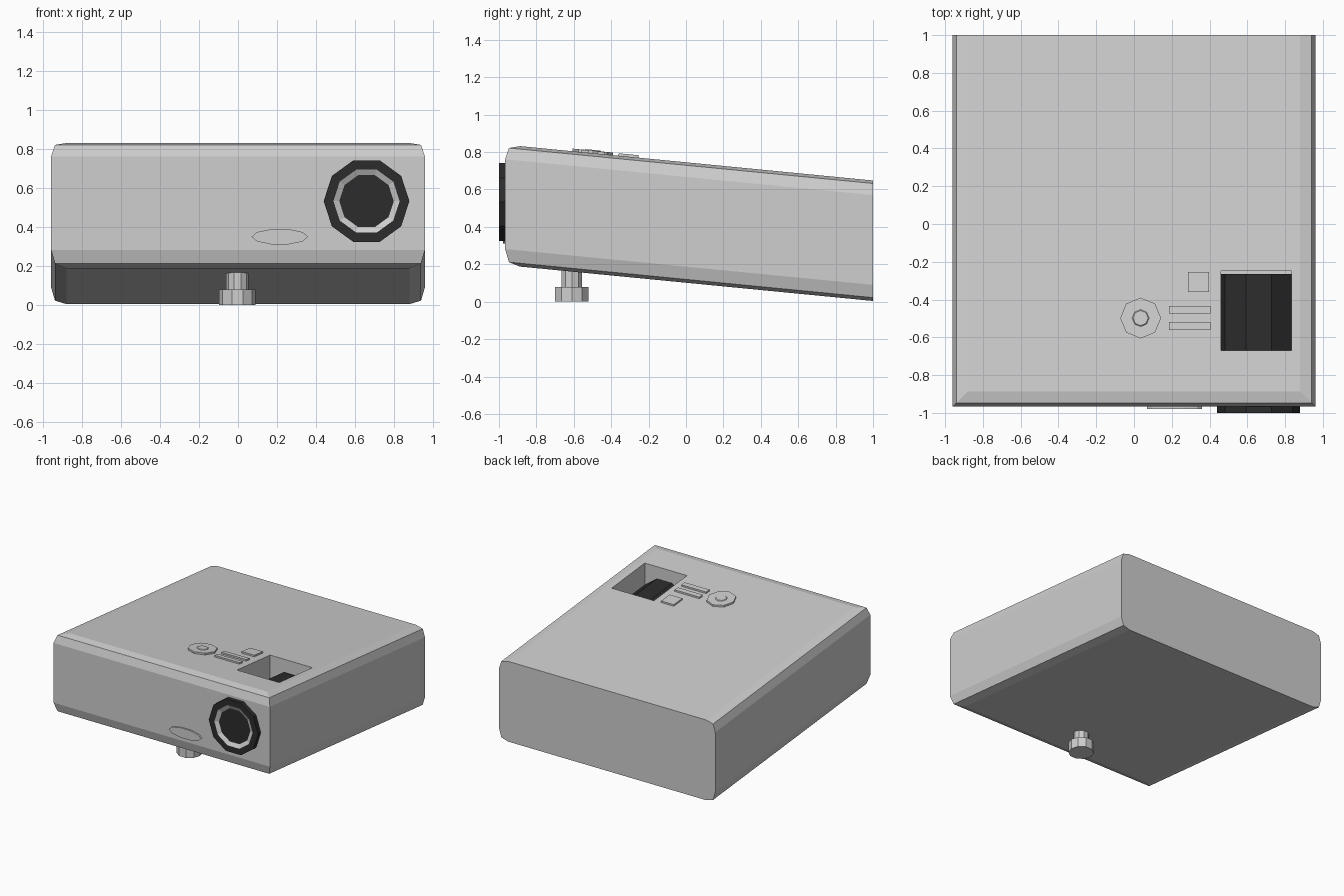
import bpy, bmesh, math
from mathutils import Vector

if "Cube" in bpy.data.objects:
    bpy.data.objects.remove(bpy.data.objects["Cube"])

SLOPE = 0.0974


def material(name, v):
    m = bpy.data.materials.new(name)
    m.diffuse_color = (v, v, v, 1)
    m.use_nodes = True
    m.node_tree.nodes["Principled BSDF"].inputs["Base Color"].default_value = m.diffuse_color
    return m


GREY = material("light grey", 0.62)
BLACK = material("black", 0.025)


def drop(y, w):
    """Height w given at the back edge, carried along the tilted body."""
    return w - SLOPE * (y - 1)


def loft(name, loops, mats=(GREY,), bands=None):
    """Skin a list of closed loops and cap both ends; bands gives material indices."""
    bm = bmesh.new()
    rows = [[bm.verts.new(p) for p in loop] for loop in loops]
    n = len(rows[0])
    bm.faces.new(rows[0][::-1])
    for k, (a, b) in enumerate(zip(rows, rows[1:])):
        for i in range(n):
            j = (i + 1) % n
            f = bm.faces.new((a[i], a[j], b[j], b[i]))
            f.material_index = bands[k] if bands else 0
    end = bm.faces.new(rows[-1])
    end.material_index = bands[-1] if bands else 0
    bmesh.ops.recalc_face_normals(bm, faces=bm.faces)
    me = bpy.data.meshes.new(name)
    bm.to_mesh(me)
    bm.free()
    for m in mats:
        me.materials.append(m)
    ob = bpy.data.objects.new(name, me)
    bpy.context.collection.objects.link(ob)
    return ob


def rect(x0, x1, y0, y1, w):
    return [Vector((x, y, drop(y, w))) for x, y in
            ((x0, y0), (x1, y0), (x1, y1), (x0, y1))]


def ring_y(cx, cz, rx, rz, y, n=10):
    return [(cx + rx * math.cos(2 * math.pi * i / n), y,
             cz + rz * math.sin(2 * math.pi * i / n)) for i in range(n)]


def ring_z(cx, cy, r, z, n=10, tilt=False):
    pts = []
    for i in range(n):
        a = 2 * math.pi * i / n
        x, y = cx + r * math.cos(a), cy + r * math.sin(a)
        pts.append((x, y, drop(y, z) if tilt else z))
    return pts


# Tilted body with chamfered top and bottom rims and a flat back
levels = [(0.08, 0.004), (0.02, 0.022), (0, 0.09), (0, 0.57), (0.02, 0.632), (0.08, 0.648)]
body = loft("body", [rect(-0.96 + d, 0.96 - d, -0.967 + d, 1, w) for d, w in levels])

# Opening in the top above the lens barrel
cutter = loft("opening_cutter", [rect(0.46, 0.835, -0.67, -0.25, w) for w in (0.36, 0.9)])
mod = body.modifiers.new("opening", 'BOOLEAN')
mod.operation = 'DIFFERENCE'
mod.solver = 'EXACT'
mod.object = cutter
bpy.context.view_layer.objects.active = body
bpy.ops.object.modifier_apply(modifier=mod.name)
bpy.data.objects.remove(cutter, do_unlink=True)

# Lens barrel seen through the opening, following the tilt
LX, LZ = 0.66, 0.533
loft("lens_barrel",
     [ring_y(LX, LZ - SLOPE * (y + 0.967), 0.22, 0.22, y) for y in (-0.7, -0.265)], (BLACK,))

# Lens on the front: black rim, grey sloping ring, black glass
loft("lens", [ring_y(LX, LZ, r, r, y) for r, y in
              ((0.22, -0.95), (0.22, -1.0), (0.17, -1.0), (0.14, -0.985))],
     (BLACK, GREY), (0, 0, 1, 0))

# Pointed oval sensor window on the front
loft("sensor_window", [ring_y(0.215, 0.35, 0.145, 0.041, y) for y in (-0.95, -0.979)])

# Stepped front foot
loft("front_foot", [ring_z(-0.003, -0.61, r, z) for r, z in
                    ((0.094, 0), (0.094, 0.08), (0.058, 0.08), (0.058, 0.22))])

# Round control pad with a raised centre
TOP = 0.648
loft("control_pad", [ring_z(0.035, -0.498, r, TOP + h, 8, True) for r, h in
                     ((0.108, -0.01), (0.108, 0.014), (0.045, 0.014), (0.04, 0.018))])

# Square button and two bar buttons
for name, x0, x1, y0, y1 in (("square_button", 0.285, 0.397, -0.36, -0.253),
                             ("bar_button_front", 0.185, 0.405, -0.56, -0.52),
                             ("bar_button_back", 0.185, 0.405, -0.475, -0.435)):
    loft(name, [rect(x0, x1, y0, y1, TOP + h) for h in (-0.01, 0.013)])
